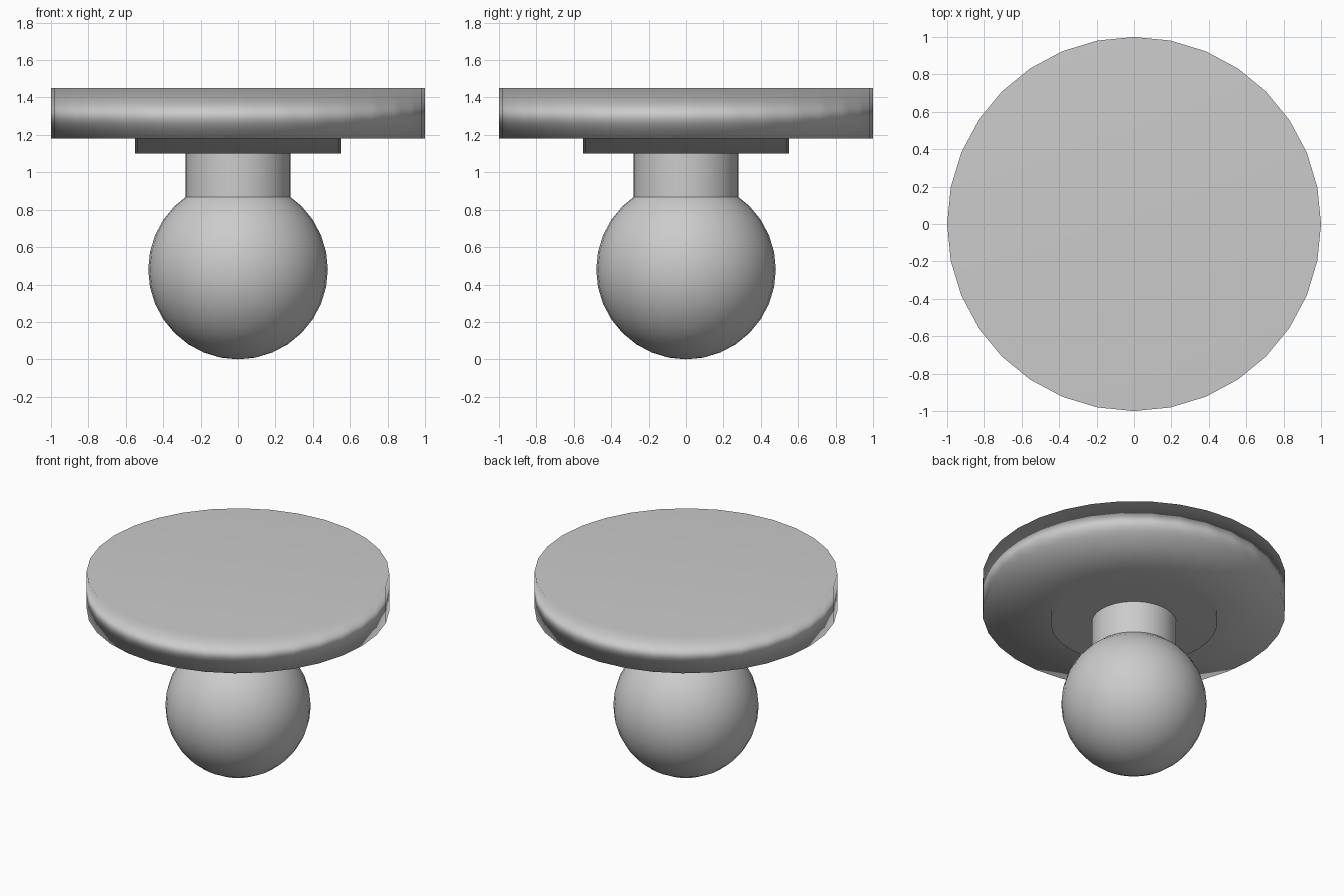
import bpy, bmesh
from math import cos, sin, pi, radians

if "Cube" in bpy.data.objects:
    bpy.data.objects.remove(bpy.data.objects["Cube"])

SEGMENTS = 32


def turned(name, profile):
    """Closed solid of revolution from (radius, z) points, top to bottom."""
    bm = bmesh.new()
    rings = [[bm.verts.new((r * cos(2 * pi * i / SEGMENTS),
                            r * sin(2 * pi * i / SEGMENTS), z))
              for i in range(SEGMENTS)] for r, z in profile]
    for upper, lower in zip(rings, rings[1:]):
        for i in range(SEGMENTS):
            j = (i + 1) % SEGMENTS
            bm.faces.new((upper[i], lower[i], lower[j], upper[j]))
    bm.faces.new(rings[0])
    bm.faces.new(rings[-1][::-1])
    for face in bm.faces:
        face.smooth = True
    mesh = bpy.data.meshes.new(name)
    bm.to_mesh(mesh)
    bm.free()
    obj = bpy.data.objects.new(name, mesh)
    bpy.context.collection.objects.link(obj)
    return obj


# Flat disc with a stepped collar, shaded smoothly over its rims
plate = turned("plate", [(1.0, 1.45), (1.0, 1.18), (0.55, 1.18), (0.55, 1.10)])
weighted = plate.modifiers.new("soft_rim", 'WEIGHTED_NORMAL')
weighted.mode = 'FACE_AREA'
weighted.weight = 50

# Neck running from the collar into the ball
bpy.ops.mesh.primitive_cylinder_add(vertices=SEGMENTS, radius=0.28, depth=0.30,
                                    location=(0, 0, 0.95))
bpy.context.object.name = "neck"
bpy.ops.object.shade_smooth_by_angle(angle=radians(30))

# Ball at the bottom
bpy.ops.mesh.primitive_uv_sphere_add(segments=SEGMENTS, ring_count=16, radius=0.48,
                                     location=(0, 0, 0.48))
bpy.context.object.name = "ball"
bpy.ops.object.shade_smooth()
